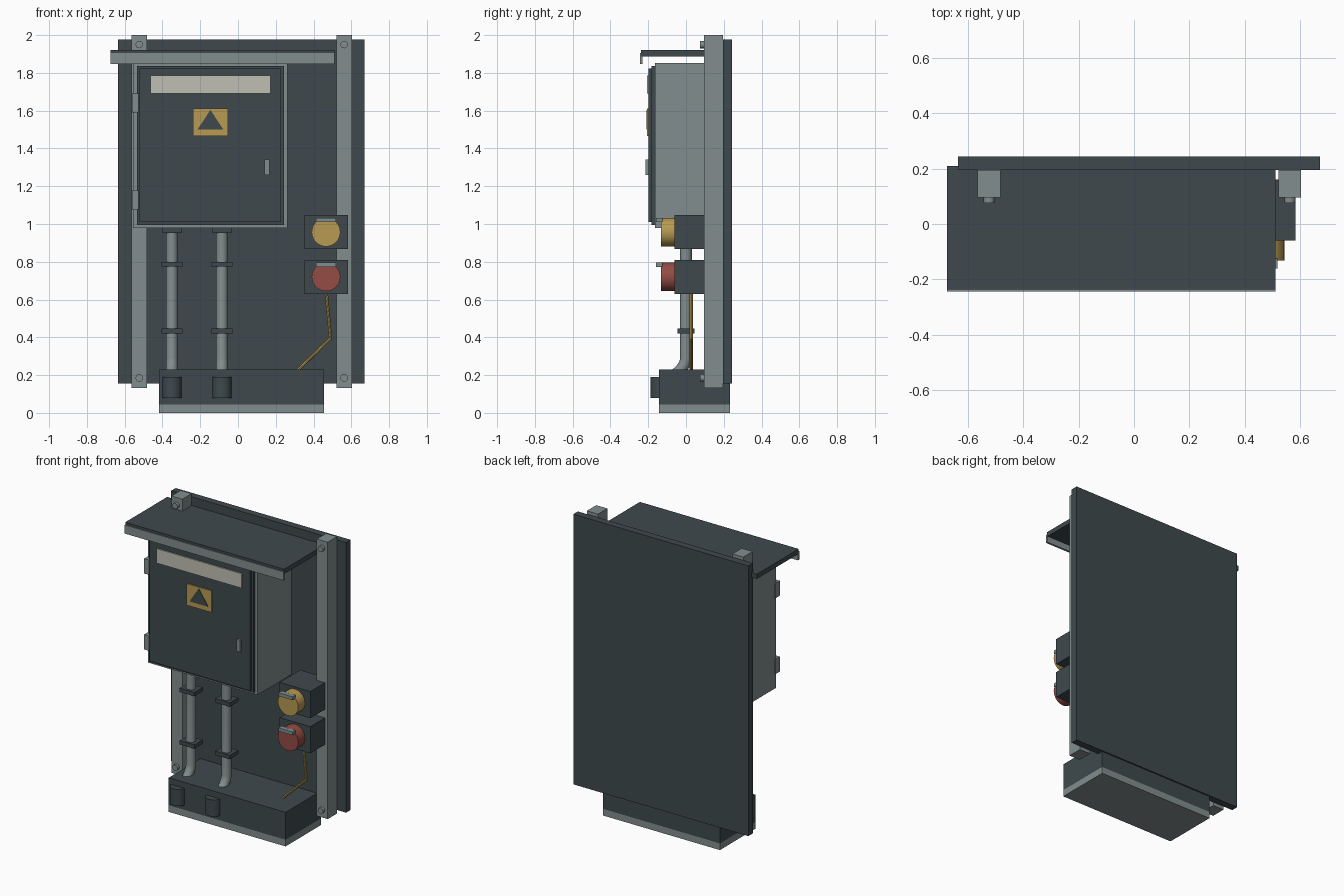
import bpy, bmesh, math
from mathutils import Vector

if "Cube" in bpy.data.objects:
    bpy.data.objects.remove(bpy.data.objects["Cube"])


def material(name, rgb):
    lin = [(c / 255 / 12.92) if c < 11 else ((c / 255 + 0.055) / 1.055) ** 2.4 for c in rgb]
    m = bpy.data.materials.new(name)
    m.diffuse_color = (*lin, 1)
    m.use_nodes = True
    m.node_tree.nodes["Principled BSDF"].inputs["Base Color"].default_value = m.diffuse_color
    return m


SLATE = material("dark slate", (62, 73, 77))
GREY = material("light grey", (130, 141, 141))
YELLOW = material("warning yellow", (184, 154, 82))
RED = material("signal red", (148, 76, 68))
CREAM = material("label cream", (192, 191, 180))


def finish(name, bm, mat, smooth=False):
    bmesh.ops.recalc_face_normals(bm, faces=bm.faces)
    me = bpy.data.meshes.new(name)
    bm.to_mesh(me)
    bm.free()
    ob = bpy.data.objects.new(name, me)
    me.materials.append(mat)
    bpy.context.collection.objects.link(ob)
    if smooth:
        bpy.ops.object.select_all(action='DESELECT')
        ob.select_set(True)
        bpy.context.view_layer.objects.active = ob
        bpy.ops.object.shade_smooth_by_angle(angle=math.radians(35))
    return ob


def box(name, x, y, z, mat):
    """Box from (min, max) ranges on each axis."""
    bm = bmesh.new()
    bmesh.ops.create_cube(bm, size=1)
    for v in bm.verts:
        v.co = [r[0] if c < 0 else r[1] for c, r in zip(v.co, (x, y, z))]
    return finish(name, bm, mat)


def tube(name, path, r, mat, sides=20):
    """Round bar swept along a path of points, with mitred joints."""
    pts = [Vector(p) for p in path]
    bm = bmesh.new()
    rings = []
    for i, p in enumerate(pts):
        a = (p - pts[i - 1]).normalized() if i else None
        b = (pts[i + 1] - p).normalized() if i < len(pts) - 1 else None
        t = ((a or b) + (b or a)).normalized()
        side = t.orthogonal().normalized() if abs(t.x) > 0.9 else \
            (Vector((1, 0, 0)) - t * t.x).normalized()
        up = t.cross(side)
        rings.append([bm.verts.new(p + r * (side * math.cos(k * math.tau / sides)
                                            + up * math.sin(k * math.tau / sides)))
                      for k in range(sides)])
    for lo, hi in zip(rings, rings[1:]):
        for k in range(sides):
            n = (k + 1) % sides
            bm.faces.new((lo[k], lo[n], hi[n], hi[k]))
    bm.faces.new(rings[0])
    bm.faces.new(rings[-1])
    return finish(name, bm, mat, True)


# back panel, two rails and their bolts
box("back_panel", (-0.635, 0.67), (0.195, 0.243), (0.156, 1.978), SLATE)
for side, x in (("left", -0.523), ("right", 0.562)):
    box(f"{side}_rail", (x - 0.041, x + 0.041), (0.095, 0.195), (0.133, 2.0), GREY)
    for level, z in (("lower", 0.185), ("upper", 1.95)):
        tube(f"{side}_{level}_bolt", [(x, 0.1, z), (x, 0.075, z)], 0.02, GREY, 12)

# rain hood with front lip
box("hood", (-0.675, 0.51), (-0.237, 0.21), (1.888, 1.92), SLATE)
box("hood_lip", (-0.675, 0.51), (-0.243, -0.229), (1.846, 1.904), GREY)

# cabinet and door
box("cabinet", (-0.555, 0.262), (-0.165, 0.195), (0.978, 1.852), GREY)
box("door_frame", (-0.536, 0.244), (-0.182, -0.16), (0.995, 1.837), SLATE)
box("door", (-0.522, 0.228), (-0.199, -0.175), (1.01, 1.824), SLATE)
box("door_label", (-0.463, 0.172), (-0.207, -0.198), (1.69, 1.787), CREAM)
box("door_latch", (0.139, 0.167), (-0.215, -0.195), (1.26, 1.341), GREY)
for level, z in (("lower", 1.128), ("upper", 1.64)):
    box(f"{level}_hinge", (-0.562, -0.527), (-0.198, -0.15), (z - 0.05, z + 0.05), GREY)

# warning sign with triangle
box("warning_plate", (-0.238, -0.054), (-0.207, -0.198), (1.466, 1.611), YELLOW)
bm = bmesh.new()
tri = [(-0.215, 1.499), (-0.077, 1.499), (-0.146, 1.604)]
front = [bm.verts.new((x, -0.210, z)) for x, z in tri]
back = [bm.verts.new((x, -0.205, z)) for x, z in tri]
bm.faces.new(front)
bm.faces.new(back)
for i in range(3):
    j = (i + 1) % 3
    bm.faces.new((front[i], front[j], back[j], back[i]))
finish("warning_triangle", bm, SLATE)

# conduits with collars, clamps and base glands
for side, x in (("left", -0.35), ("right", -0.085)):
    tube(f"{side}_conduit", [(x, 0, 0.98), (x, 0, 0.285), (x, -0.008, 0.258),
                             (x, -0.03, 0.225), (x, -0.06, 0.2)], 0.031, GREY)
    box(f"{side}_collar", (x - 0.05, x + 0.05), (-0.045, 0.045), (0.952, 0.98), SLATE)
    for level, z in (("lower", 0.433), ("upper", 0.787)):
        box(f"{side}_{level}_clamp", (x - 0.055, x + 0.055), (-0.044, 0.046),
            (z - 0.013, z + 0.013), SLATE)
    tube(f"{side}_gland", [(x, -0.136, 0.078), (x, -0.136, 0.19)], 0.052, SLATE)

# base trough on its plinth
box("plinth", (-0.417, 0.455), (-0.143, 0.234), (0, 0.045), GREY)
box("base_trough", (-0.417, 0.455), (-0.143, 0.234), (0.045, 0.23), SLATE)

# push-button stations
for name, z, mat in (("upper", 0.957, YELLOW), ("lower", 0.72, RED)):
    box(f"{name}_button_box", (0.352, 0.582), (-0.06, 0.16), (z - 0.09, z + 0.09), SLATE)
    tube(f"{name}_button", [(0.466, -0.05, z), (0.466, -0.132, z)], 0.076, mat, 32)
    box(f"{name}_button_guard", (0.414, 0.518), (-0.16, -0.125), (z + 0.053, z + 0.075), GREY)

# loose cable down to the trough
tube("cable", [(0.466, 0.028, 0.65), (0.49, 0.028, 0.395), (0.315, 0.028, 0.225)],
     0.009, YELLOW, 8)
